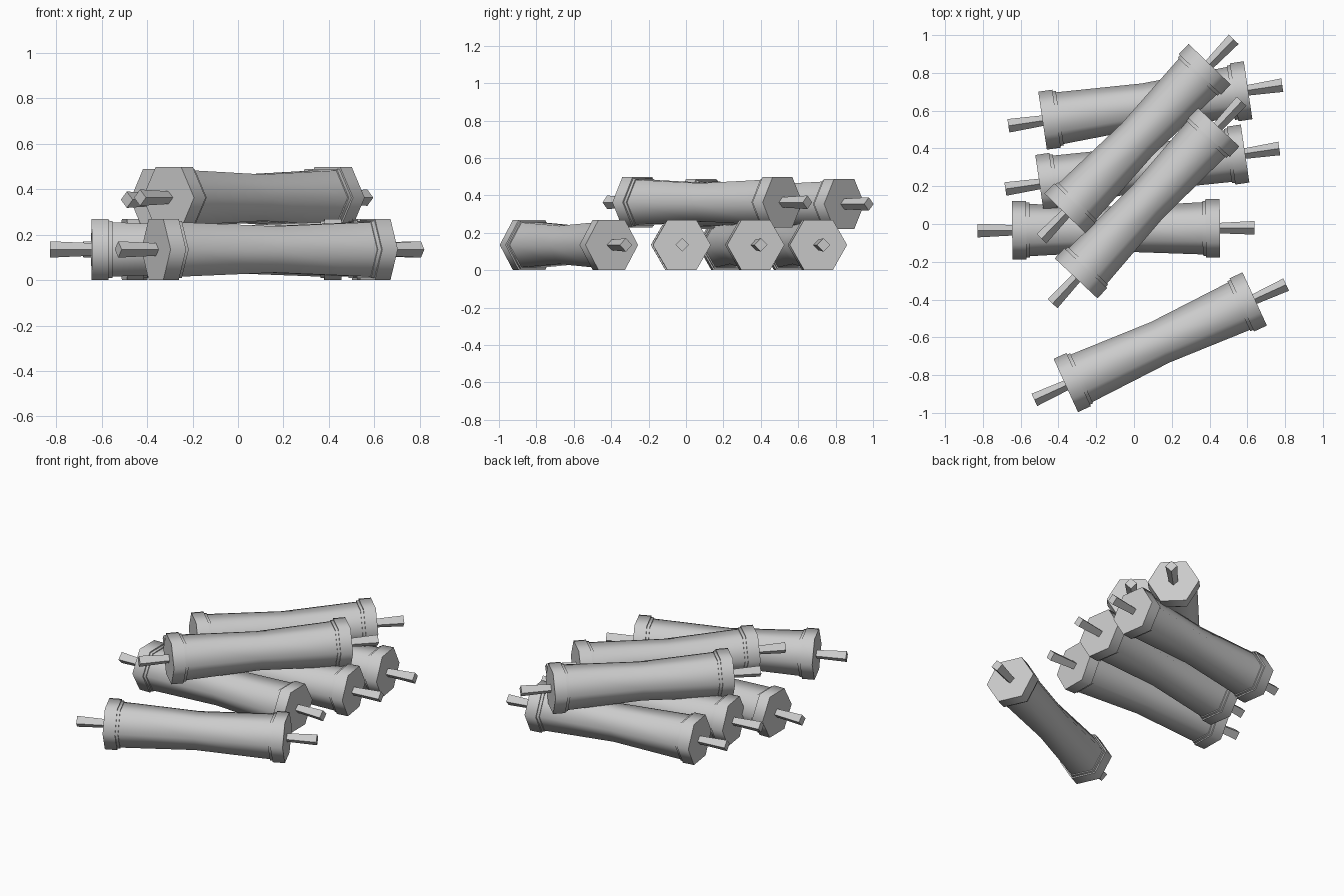
import bpy, bmesh, math
from mathutils import Matrix, Vector

cube = bpy.data.objects.get("Cube")
if cube:
    bpy.data.objects.remove(cube, do_unlink=True)

grey = bpy.data.materials.new("plain_grey")
grey.use_nodes = True
colour = (0.6, 0.6, 0.6, 1)
grey.diffuse_color = colour
grey.node_tree.nodes["Principled BSDF"].inputs["Base Color"].default_value = colour


def prism(name, profile, sides, place):
    """Closed prism along x, through (position, radius) rings."""
    bm = bmesh.new()
    rings = []
    for x, r in profile:
        ring = []
        for i in range(sides):
            a = 2 * math.pi * i / sides
            ring.append(bm.verts.new((x, r * math.cos(a), r * math.sin(a))))
        rings.append(ring)
    for lower, upper in zip(rings, rings[1:]):
        for i in range(sides):
            j = (i + 1) % sides
            bm.faces.new((lower[i], lower[j], upper[j], upper[i]))
    bm.faces.new(rings[0])
    bm.faces.new(rings[-1])
    bmesh.ops.recalc_face_normals(bm, faces=bm.faces)
    mesh = bpy.data.meshes.new(name)
    bm.to_mesh(mesh)
    bm.free()
    mesh.materials.append(grey)
    obj = bpy.data.objects.new(name, mesh)
    bpy.context.collection.objects.link(obj)
    obj.matrix_world = place
    bpy.ops.object.select_all(action='DESELECT')
    obj.select_set(True)
    bpy.context.view_layer.objects.active = obj
    bpy.ops.object.shade_smooth_by_angle(angle=math.radians(65))


HALF, CAP_OUT, CAP_IN, COLLAR = 0.733, 0.55, 0.475, 0.458


def roller(name, start, end, z):
    a, b = Vector((*start, z)), Vector((*end, z))
    heading = math.atan2(b.y - a.y, b.x - a.x)
    place = Matrix.Translation((a + b) / 2) @ Matrix.Rotation(heading, 4, 'Z')
    # waisted hexagonal body
    prism(name + "_body", [(-CAP_IN, 0.139), (0, 0.118), (CAP_IN, 0.139)], 6, place)
    for side, s in (("left", 1), ("right", -1)):
        # end cap, collar and flared axle
        prism(f"{name}_{side}_cap", [(s * CAP_IN, 0.155), (s * CAP_OUT, 0.155)], 6, place)
        prism(f"{name}_{side}_collar", [(s * COLLAR, 0.145), (s * CAP_IN, 0.146)], 6, place)
        prism(f"{name}_{side}_axle", [(s * CAP_OUT, 0.028), (s * HALF, 0.036)], 4, place)


# bottom layer
LOW = 0.135
roller("front_roller", (-0.525, -0.93), (0.803, -0.322), LOW)
roller("middle_roller", (-0.83, -0.035), (0.64, -0.02), LOW)
roller("inner_back_roller", (-0.682, 0.185), (0.77, 0.40), LOW)
roller("back_roller", (-0.665, 0.52), (0.785, 0.735), LOW)
# two crossing on top
roller("upper_front_roller", (-0.43, -0.42), (0.568, 0.648), 0.363)
roller("upper_back_roller", (-0.487, -0.075), (0.525, 0.975), 0.354)
